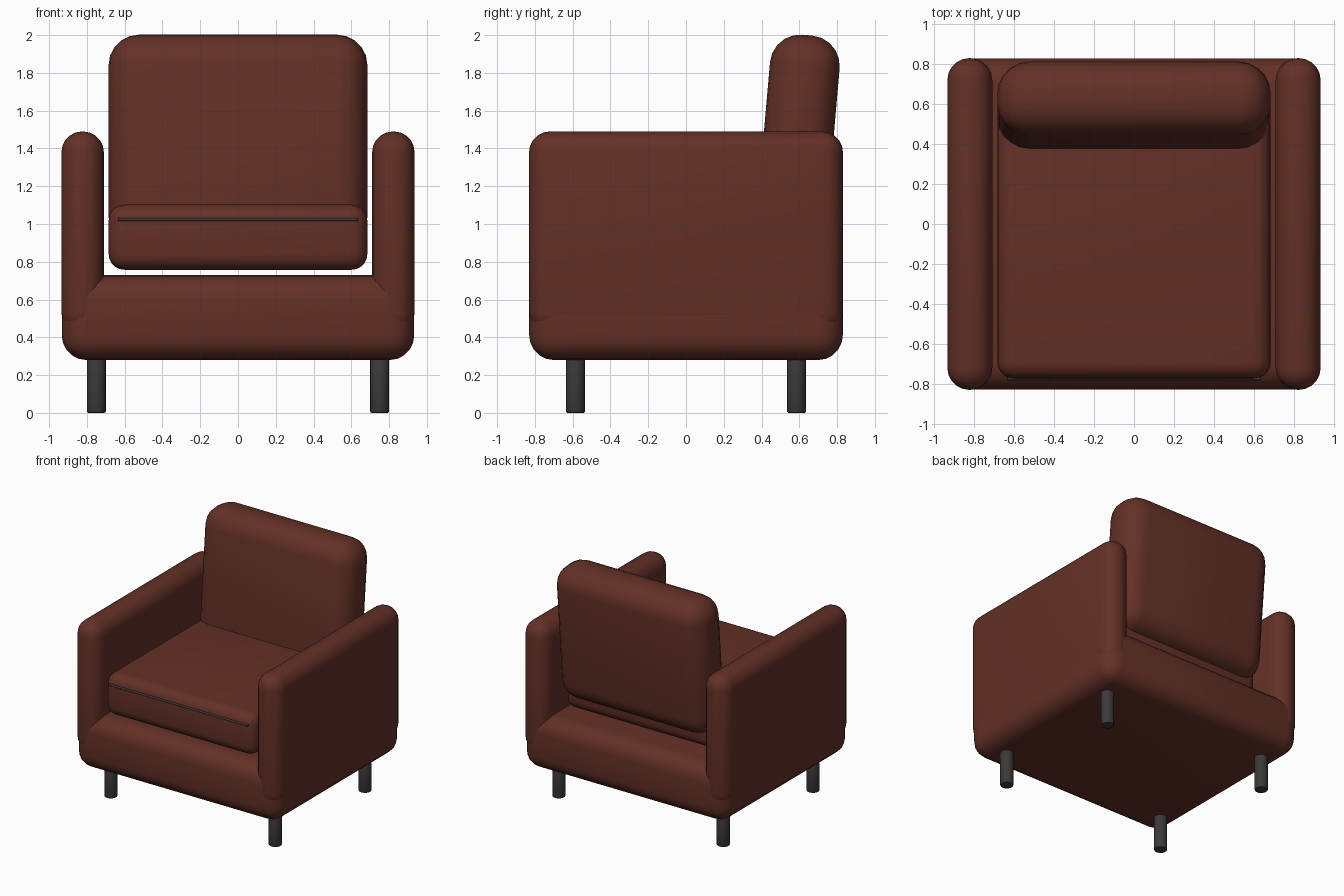
import bpy, math

if "Cube" in bpy.data.objects:
    bpy.data.objects.remove(bpy.data.objects["Cube"])


def mat(name, rgb):
    m = bpy.data.materials.new(name)
    m.diffuse_color = (*rgb, 1)
    m.use_nodes = True
    m.node_tree.nodes["Principled BSDF"].inputs["Base Color"].default_value = m.diffuse_color
    return m


leather = mat("brown leather", (0.125, 0.030, 0.020))
dark = mat("dark metal", (0.045, 0.040, 0.040))


def finish(ob, name, material, bevel, segments):
    ob.name = name
    ob.data.materials.append(material)
    mod = ob.modifiers.new("rounding", 'BEVEL')
    mod.width = bevel
    mod.segments = segments
    mod.limit_method = 'ANGLE'
    mod.angle_limit = math.radians(40)
    bpy.ops.object.modifier_apply(modifier=mod.name)
    bpy.ops.object.shade_smooth_by_angle(angle=math.radians(40))
    return ob


def cushion(name, center, size, radius, tilt=0):
    """Rounded upholstered block."""
    bpy.ops.mesh.primitive_cube_add(size=1)
    ob = bpy.context.object
    for v in ob.data.vertices:
        v.co = [c * s for c, s in zip(v.co, size)]
    ob.location = center
    ob.rotation_euler.x = math.radians(tilt)
    return finish(ob, name, leather, radius, 5)


# Base and cushions
cushion("base", (0, 0, 0.505), (1.866, 1.66, 0.45), 0.13)
cushion("seat_cushion", (0, -0.077, 0.93), (1.37, 1.396, 0.345), 0.085)
cushion("back_cushion", (0, 0.594, 1.44), (1.37, 0.37, 1.124), 0.16, -5)

# Arms
for side, label in ((-1, "left"), (1, "right")):
    cushion(label + "_arm", (side * 0.8225, 0, 0.955), (0.225, 1.662, 1.07), 0.11)

# Seam piping along the front of the seat
bpy.ops.mesh.primitive_cylinder_add(vertices=12, radius=0.008, depth=1.27,
                                    location=(0, -0.775, 1.024),
                                    rotation=(0, math.pi / 2, 0))
finish(bpy.context.object, "seat_seam", dark, 0.002, 1)

# Legs
for x in (-0.75, 0.75):
    for y, label in ((-0.585, "front"), (0.585, "back")):
        bpy.ops.mesh.primitive_cylinder_add(vertices=24, radius=0.05, depth=0.29,
                                            location=(x, y, 0.145))
        side = "left" if x < 0 else "right"
        finish(bpy.context.object, f"{label}_{side}_leg", dark, 0.008, 2)
